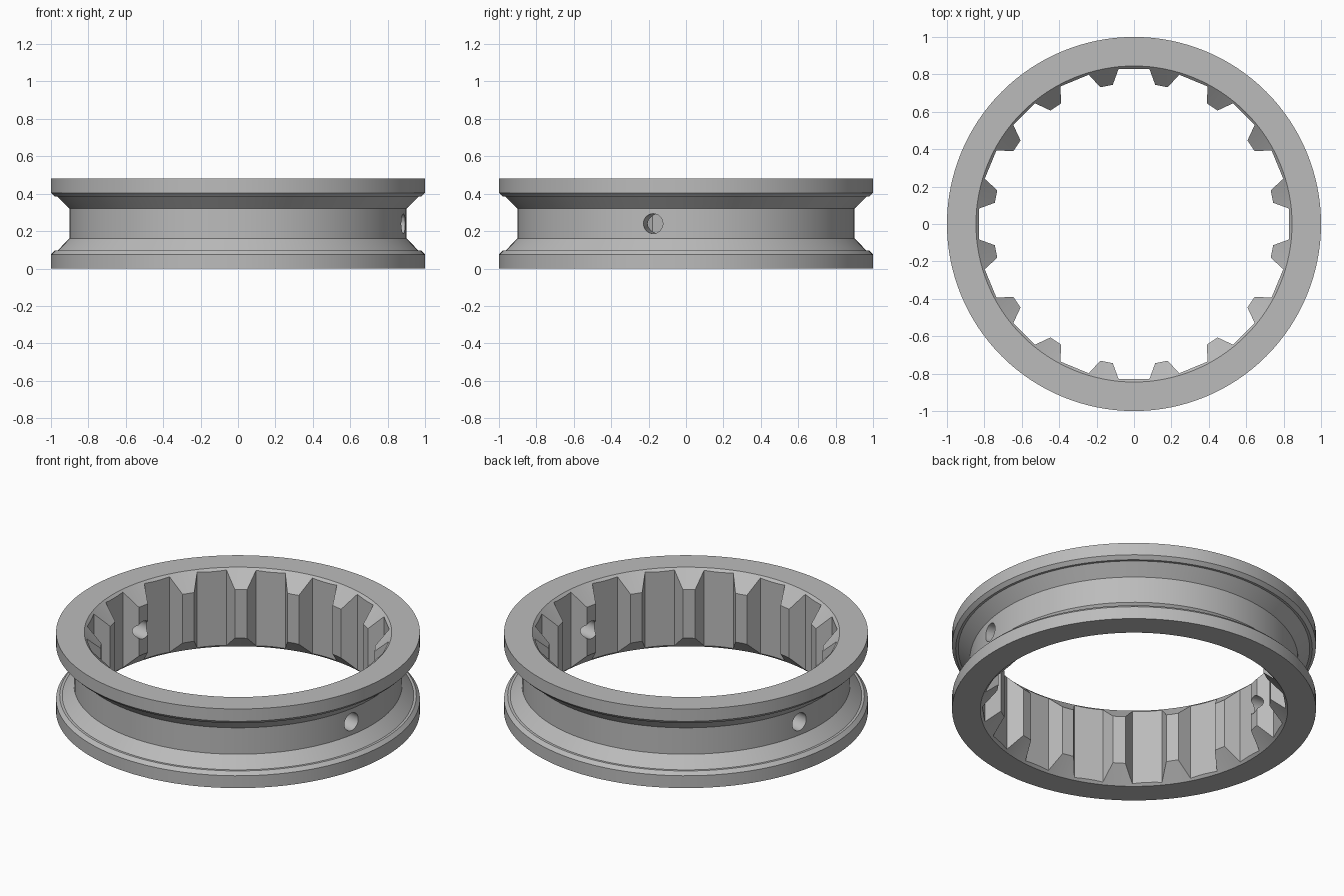
import bpy, bmesh, math
from mathutils import Matrix

cube = bpy.data.objects.get("Cube")
if cube:
    bpy.data.objects.remove(cube, do_unlink=True)

HEIGHT = 0.48
TEETH = 16
SEGMENTS = 128
PITCH = math.tau / TEETH


def add_object(name, bm):
    bmesh.ops.recalc_face_normals(bm, faces=bm.faces[:])
    mesh = bpy.data.meshes.new(name)
    bm.to_mesh(mesh)
    bm.free()
    obj = bpy.data.objects.new(name, mesh)
    bpy.context.collection.objects.link(obj)
    return obj


def stacked_solid(name, rings):
    """Solid made of matching point rings, bottom to top, with capped ends."""
    bm = bmesh.new()
    loops = [[bm.verts.new(p) for p in ring] for ring in rings]
    for low, high in zip(loops, loops[1:]):
        for i in range(len(low)):
            j = (i + 1) % len(low)
            bm.faces.new((low[i], low[j], high[j], high[i]))
    bm.faces.new(loops[0])
    bm.faces.new(loops[-1])
    return add_object(name, bm)


def circle(radius, z):
    return [(radius * math.cos(math.tau * i / SEGMENTS),
             radius * math.sin(math.tau * i / SEGMENTS), z) for i in range(SEGMENTS)]


def cut(target, cutter):
    cutter.hide_render = True
    mod = target.modifiers.new("cut", "BOOLEAN")
    mod.operation = "DIFFERENCE"
    mod.solver = "EXACT"
    mod.object = cutter
    bpy.context.view_layer.objects.active = target
    bpy.ops.object.modifier_apply(modifier=mod.name)
    bpy.data.objects.remove(cutter, do_unlink=True)


# Grooved outer body: lower half profile, mirrored upward
half = [(1.0, 0.0), (1.0, 0.075), (0.98, 0.095), (0.966, 0.095), (0.902, 0.16)]
profile = half + [(r, HEIGHT - z) for r, z in reversed(half)]
ring = stacked_solid("splined_ring", [circle(r, z) for r, z in profile])

# Splined bore: trapezoid teeth around the opening
outline = []
for k in range(TEETH):
    centre = (k + 0.5) * PITCH
    for radius, offset in ((0.834, -5.6), (0.753, -2.6), (0.753, 2.6), (0.834, 5.6)):
        a = centre + math.radians(offset)
        outline.append((radius * math.cos(a), radius * math.sin(a)))
cut(ring, stacked_solid("bore_cutter", [[(x, y, z) for x, y in outline]
                                        for z in (-0.1, HEIGHT + 0.1)]))

# 45 degree lead-in chamfers at both ends of the bore
MOUTH = 0.845
for end, direction in ((0.0, 1), (HEIGHT, -1)):
    cone = [circle(MOUTH - d, end + direction * d) for d in (-0.05, 0.2)]
    cut(ring, stacked_solid("chamfer_cutter", cone))

# Pair of opposite radial holes through the groove wall
bm = bmesh.new()
bmesh.ops.create_cone(
    bm, cap_ends=True, segments=32, radius1=0.053, radius2=0.053, depth=2.4,
    matrix=Matrix.Translation((0, 0, HEIGHT / 2))
    @ Matrix.Rotation(-PITCH / 2, 4, "Z") @ Matrix.Rotation(math.pi / 2, 4, "Y"))
cut(ring, add_object("hole_cutter", bm))

# Plain grey metal
grey = bpy.data.materials.new("grey_metal")
grey.use_nodes = True
colour = (0.5, 0.5, 0.5, 1.0)
grey.diffuse_color = colour
grey.node_tree.nodes["Principled BSDF"].inputs["Base Color"].default_value = colour
ring.data.materials.clear()
ring.data.materials.append(grey)

bpy.ops.object.select_all(action="DESELECT")
ring.select_set(True)
bpy.context.view_layer.objects.active = ring
bpy.ops.object.shade_smooth_by_angle(angle=math.radians(20))
